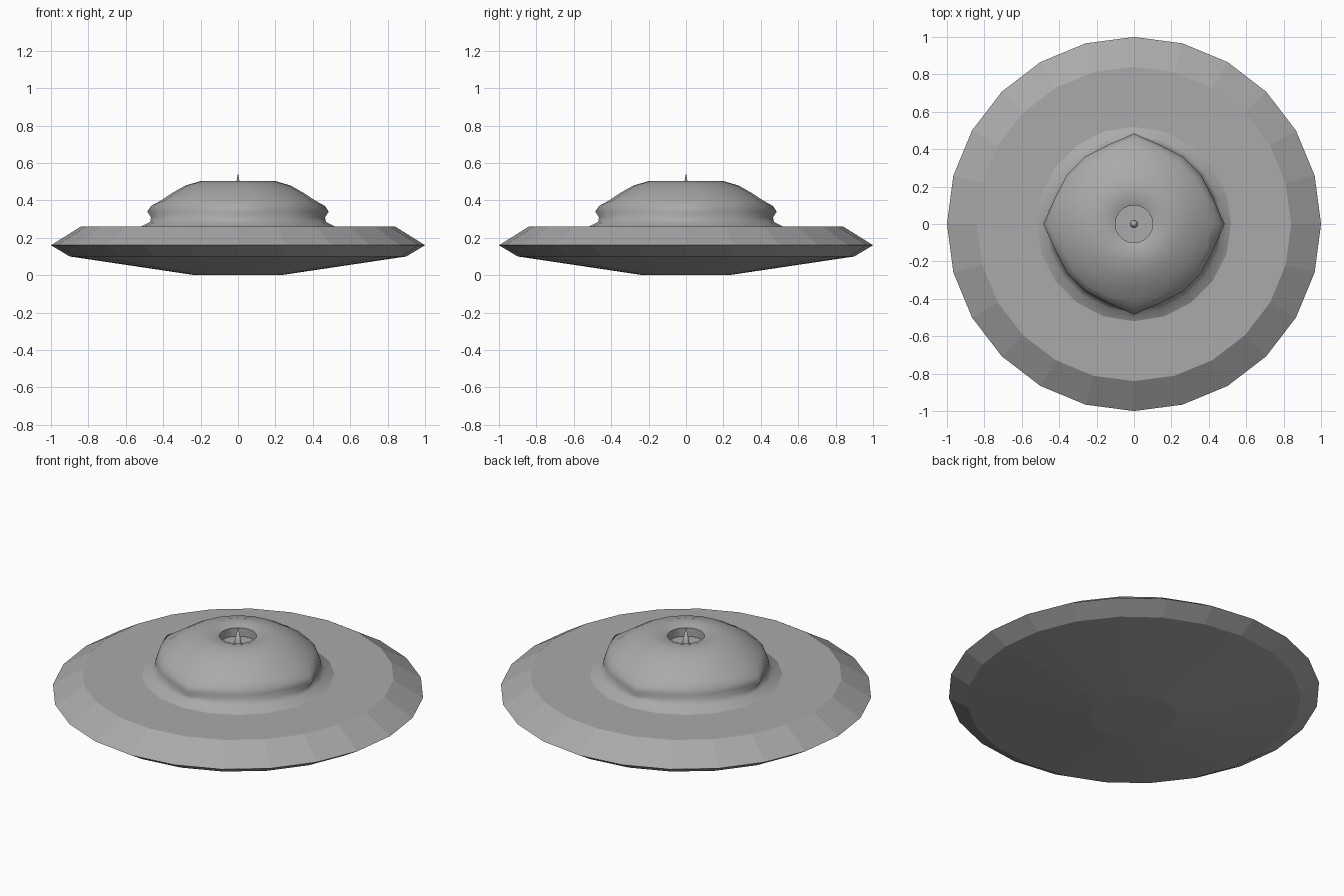
import bpy, bmesh, math

cube = bpy.data.objects.get("Cube")
if cube:
    bpy.data.objects.remove(cube, do_unlink=True)

grey = bpy.data.materials.new("hull grey")
grey.use_nodes = True
COLOR = (0.4, 0.4, 0.4, 1)
grey.diffuse_color = COLOR
grey.node_tree.nodes["Principled BSDF"].inputs["Base Color"].default_value = COLOR


def lathe(name, profile, sides, smooth=None, bulge=None):
    """Revolve (radius, height) rings; bulge swaps radii at the four cardinal points."""
    bm = bmesh.new()
    rings = []
    for i, (r, z) in enumerate(profile):
        if r == 0:
            rings.append([bm.verts.new((0, 0, z))] * sides)
            continue
        ring = []
        for k in range(sides):
            a = math.tau * k / sides
            cardinal = k % (sides // 4) == 0
            rad = bulge[i] if bulge and cardinal and i in bulge else r
            ring.append(bm.verts.new((rad * math.cos(a), rad * math.sin(a), z)))
        rings.append(ring)
    for low, high in zip(rings, rings[1:]):
        for k in range(sides):
            n = (k + 1) % sides
            corners = dict.fromkeys((low[k], low[n], high[n], high[k]))
            bm.faces.new(list(corners))
    mesh = bpy.data.meshes.new(name)
    bm.to_mesh(mesh)
    bm.free()
    mesh.materials.append(grey)
    obj = bpy.data.objects.new(name, mesh)
    bpy.context.collection.objects.link(obj)
    if smooth:
        bpy.ops.object.select_all(action="DESELECT")
        obj.select_set(True)
        bpy.context.view_layer.objects.active = obj
        bpy.ops.object.shade_smooth_by_angle(angle=math.radians(smooth))
    return obj


# Faceted saucer hull
lathe("saucer_hull", [(0, 0), (0.23, 0), (0.9, 0.1), (1, 0.16), (0.84, 0.26), (0, 0.26)], 24)

# Smooth cabin dome with flared foot, pointed lip and sunken crown
lathe("cabin_dome",
      [(0.52, 0.26), (0.47, 0.285), (0.445, 0.31), (0.445, 0.34), (0.435, 0.37),
       (0.41, 0.4), (0.35, 0.44), (0.28, 0.48), (0.2, 0.503), (0.14, 0.503),
       (0.1, 0.49), (0.1, 0.44), (0, 0.44)],
      20, smooth=50, bulge={2: 0.465, 3: 0.485, 4: 0.465})

# Antenna spike in the crown recess
lathe("antenna_spike", [(0.02, 0.44), (0, 0.545)], 12, smooth=40)
